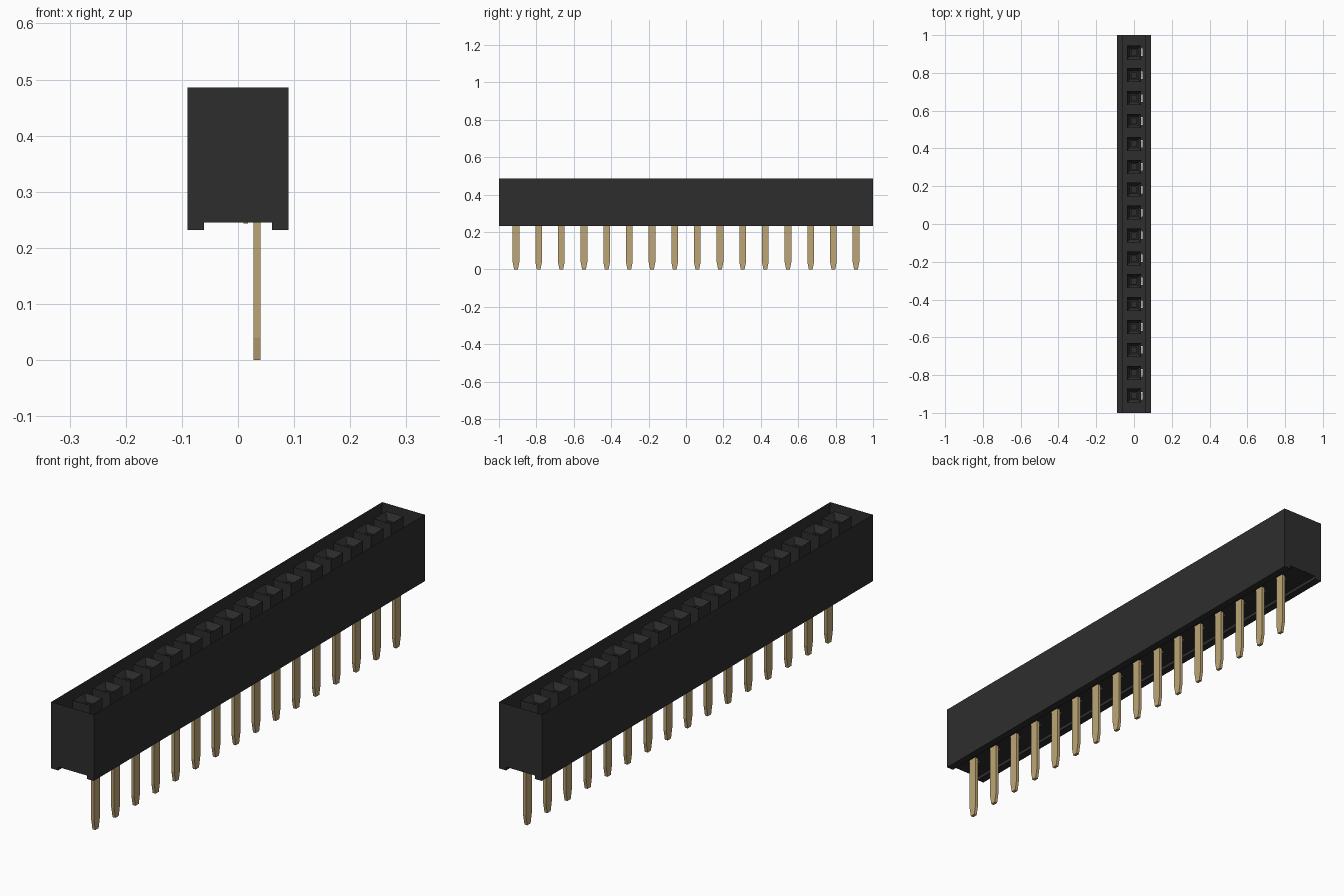
import bpy, bmesh

if "Cube" in bpy.data.objects:
    bpy.data.objects.remove(bpy.data.objects["Cube"], do_unlink=True)

COUNT, PITCH = 16, 0.1212
TOP, FLOOR, FOOT = 0.486, 0.245, 0.232
HALF_W, HALF_L, CHANNEL = 0.09, 1.0, 0.061
PIN_X = 0.034
ROWS = [(i - (COUNT - 1) / 2) * PITCH for i in range(COUNT)]


def material(name, rgb):
    m = bpy.data.materials.new(name)
    m.diffuse_color = (*rgb, 1)
    m.use_nodes = True
    bsdf = next(n for n in m.node_tree.nodes if n.type == 'BSDF_PRINCIPLED')
    bsdf.inputs["Base Color"].default_value = (*rgb, 1)
    bsdf.inputs["Roughness"].default_value = 0.6
    return m


BLACK = material("black plastic", (0.027, 0.027, 0.027))
GOLD = material("gold metal", (0.51, 0.38, 0.18))


def finish(bm, name, mat):
    mesh = bpy.data.meshes.new(name)
    bm.to_mesh(mesh)
    bm.free()
    mesh.materials.append(mat)
    return mesh


def place(mesh, name, y=0.0):
    ob = bpy.data.objects.new(name, mesh)
    ob.location.y = y
    bpy.context.collection.objects.link(ob)


def face(bm, points):
    return bm.faces.new([bm.verts.new(p) for p in points])


def floor_piece(bm, x0, x1, y0, y1):
    face(bm, [(x0, y0, FLOOR), (x0, y1, FLOOR), (x1, y1, FLOOR), (x1, y0, FLOOR)])


# Housing: thin open-topped shell with a channel along its underside
bm = bmesh.new()
section = [(-HALF_W, TOP), (-HALF_W, FOOT), (-CHANNEL, FOOT), (-CHANNEL, FLOOR),
           (CHANNEL, FLOOR), (CHANNEL, FOOT), (HALF_W, FOOT), (HALF_W, TOP)]
for i, (a, b) in enumerate(zip(section, section[1:])):
    if i != 3:  # the floor is laid in pieces around the pin slots
        face(bm, [(a[0], -HALF_L, a[1]), (a[0], HALF_L, a[1]),
                  (b[0], HALF_L, b[1]), (b[0], -HALF_L, b[1])])
face(bm, [(x, -HALF_L, z) for x, z in section])
face(bm, [(x, HALF_L, z) for x, z in reversed(section)])

# Channel floor with one slot for each pin
slot0, slot1, slot_y = 0.026, 0.044, 0.02
floor_piece(bm, -CHANNEL, slot0, -HALF_L, HALF_L)
floor_piece(bm, slot1, CHANNEL, -HALF_L, HALF_L)
edges = [-HALF_L] + [y + s * slot_y for y in ROWS for s in (-1, 1)] + [HALF_L]
for y0, y1 in zip(edges[::2], edges[1::2]):
    floor_piece(bm, slot0, slot1, y0, y1)
bmesh.ops.remove_doubles(bm, verts=bm.verts, dist=1e-5)
place(finish(bm, "housing", BLACK), "housing")

# Socket: square tube with a funnel mouth and a closed well
bm = bmesh.new()
rings = []
for r, z in [(0.037, FLOOR), (0.037, TOP), (0.021, 0.462), (0.014, 0.462), (0.014, 0.27)]:
    rings.append([bm.verts.new((sx * r, sy * r, z))
                  for sx, sy in ((-1, -1), (1, -1), (1, 1), (-1, 1))])
for lo, hi in zip(rings, rings[1:]):
    for k in range(4):
        n = (k + 1) % 4
        bm.faces.new((lo[k], lo[n], hi[n], hi[k]))
bm.faces.new(rings[-1])
socket = finish(bm, "socket", BLACK)

# Pin: flat blade with a tapered tip
bm = bmesh.new()
blade = [(-0.018, 0.26), (-0.018, 0.04), (-0.010, 0.0),
         (0.010, 0.0), (0.018, 0.04), (0.018, 0.26)]
f = face(bm, [(PIN_X - 0.006, y, z) for y, z in blade])
ext = bmesh.ops.extrude_face_region(bm, geom=[f])
bmesh.ops.translate(bm, vec=(0.012, 0, 0),
                    verts=[v for v in ext["geom"] if isinstance(v, bmesh.types.BMVert)])
bmesh.ops.recalc_face_normals(bm, faces=bm.faces)
pin = finish(bm, "pin", GOLD)

# Contact: small metal tab showing under the floor beside each pin
bm = bmesh.new()
bmesh.ops.create_cube(bm, size=1)
bmesh.ops.scale(bm, vec=(0.008, 0.014, 0.008), verts=bm.verts)
bmesh.ops.translate(bm, vec=(0.014, 0, FLOOR + 0.002), verts=bm.verts)
contact = finish(bm, "contact", GOLD)

for i, y in enumerate(ROWS, 1):
    place(socket, f"socket_{i}", y)
    place(pin, f"pin_{i}", y)
    place(contact, f"contact_{i}", y)
